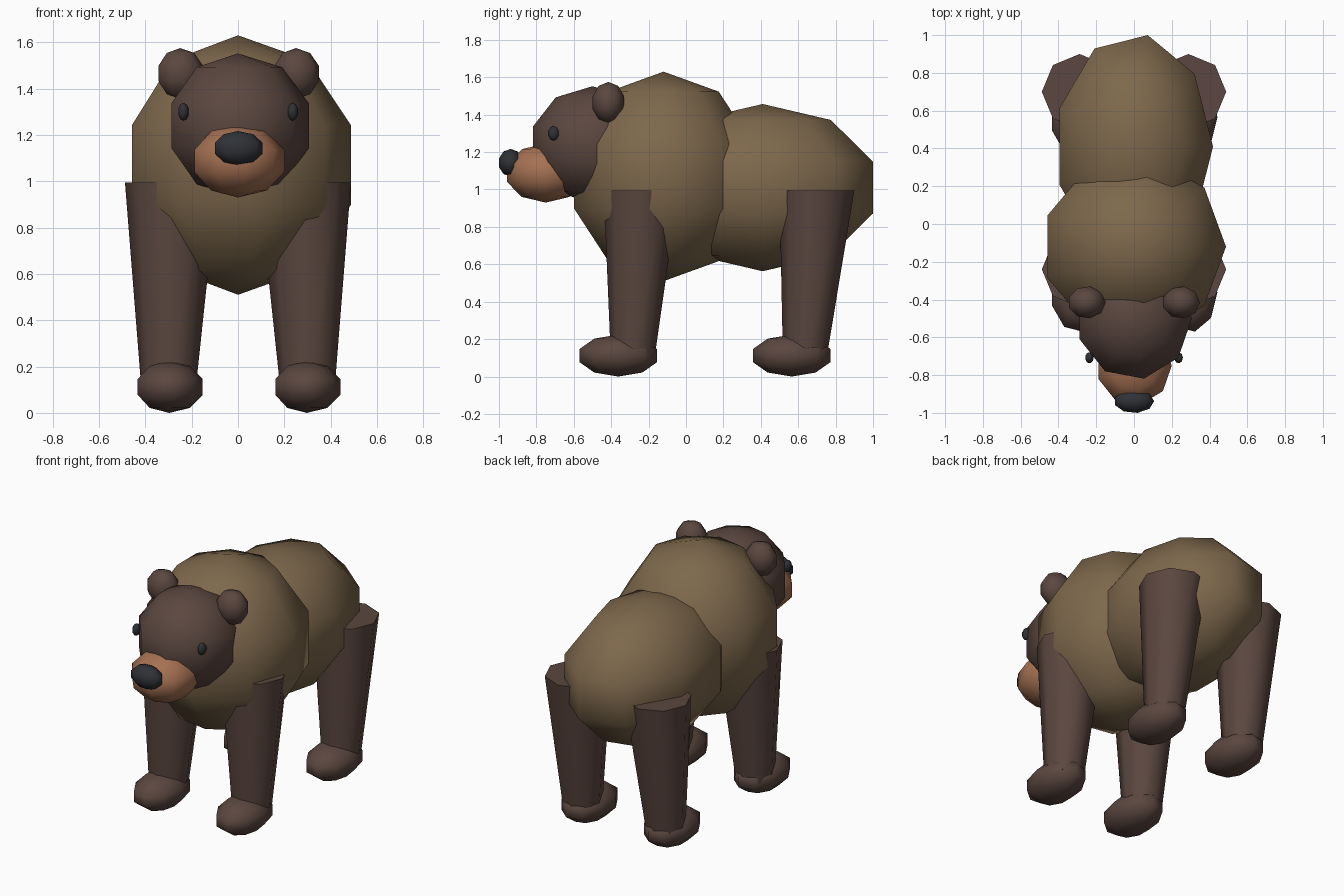
import bpy
import bmesh
from math import sin, cos, pi, radians

cube = bpy.data.objects.get("Cube")
if cube:
    bpy.data.objects.remove(cube, do_unlink=True)


def material(name, rgb):
    m = bpy.data.materials.new(name)
    m.use_nodes = True
    m.diffuse_color = (*rgb, 1)
    m.node_tree.nodes["Principled BSDF"].inputs["Base Color"].default_value = (*rgb, 1)
    return m


FUR = material("olive brown fur", (0.205, 0.138, 0.072))
DARK = material("dark brown fur", (0.104, 0.062, 0.050))
TAN = material("tan muzzle", (0.376, 0.165, 0.085))
BLACK = material("charcoal", (0.028, 0.031, 0.037))


def stack(name, mat, rings, sides, bottom=None, top=None, sharp=180):
    """Skin a stack of elliptical rings (x, y, z, rx, ry); ends are poles or flat caps."""
    bm = bmesh.new()
    loops = []
    for x, y, z, rx, ry in rings:
        turns = [2 * pi * i / sides for i in range(sides)]
        loops.append([bm.verts.new((x + rx * cos(t), y + ry * sin(t), z)) for t in turns])
    for low, high in zip(loops, loops[1:]):
        for i in range(sides):
            j = (i + 1) % sides
            bm.faces.new((low[i], low[j], high[j], high[i]))
    for loop, pole in ((loops[0], bottom), (loops[-1], top)):
        if pole is None:
            bm.faces.new(loop)
        else:
            tip = bm.verts.new(pole)
            for i in range(sides):
                bm.faces.new((loop[i], loop[(i + 1) % sides], tip))
    bmesh.ops.recalc_face_normals(bm, faces=bm.faces)
    mesh = bpy.data.meshes.new(name)
    bm.to_mesh(mesh)
    bm.free()
    mesh.materials.append(mat)
    obj = bpy.data.objects.new(name, mesh)
    bpy.context.collection.objects.link(obj)
    bpy.ops.object.select_all(action="DESELECT")
    obj.select_set(True)
    bpy.context.view_layer.objects.active = obj
    if sharp < 180:
        bpy.ops.object.shade_smooth_by_angle(angle=radians(sharp))
    else:
        bpy.ops.object.shade_smooth()
    return obj


def ball(name, mat, centre, radii, sides=9, bands=5):
    """Low-poly ellipsoid with upright poles."""
    x, y, z = centre
    rx, ry, rz = radii
    rings = []
    for k in range(1, bands):
        a = pi * k / bands
        rings.append((x, y, z - rz * cos(a), rx * sin(a), ry * sin(a)))
    return stack(name, mat, rings, sides, (x, y, z - rz), (x, y, z + rz))


# Body
ball("chest", FUR, (0, -0.12, 1.07), (0.512, 0.51, 0.56))
ball("hips", FUR, (0, 0.41, 1.01), (0.44, 0.63, 0.447))

# Head
ball("head", DARK, (0, -0.5, 1.24), (0.322, 0.34, 0.312))
ball("muzzle", TAN, (0, -0.75, 1.088), (0.21, 0.22, 0.158))
ball("nose", BLACK, (0, -0.938, 1.143), (0.112, 0.066, 0.074))

# Paired parts
for side, s in (("left", 1), ("right", -1)):
    ball(side + "_ear", DARK, (s * 0.25, -0.415, 1.465), (0.104, 0.09, 0.11))
    ball(side + "_eye", BLACK, (s * 0.236, -0.708, 1.3), (0.024, 0.031, 0.039))
    for end, top_y, low_y, foot_y in (("front", -0.24, -0.285, -0.362),
                                      ("hind", 0.70, 0.635, 0.565)):
        name = end + "_" + side
        # Tapered leg, leaning slightly forward towards the foot
        stack(name + "_leg", DARK,
              [(s * 0.3, low_y, 0.1, 0.117, 0.117),
               (s * 0.288, top_y, 0.995, 0.2, 0.2)], 8, sharp=60)
        ball(name + "_foot", DARK, (s * 0.297, foot_y, 0.112), (0.152, 0.222, 0.112))
